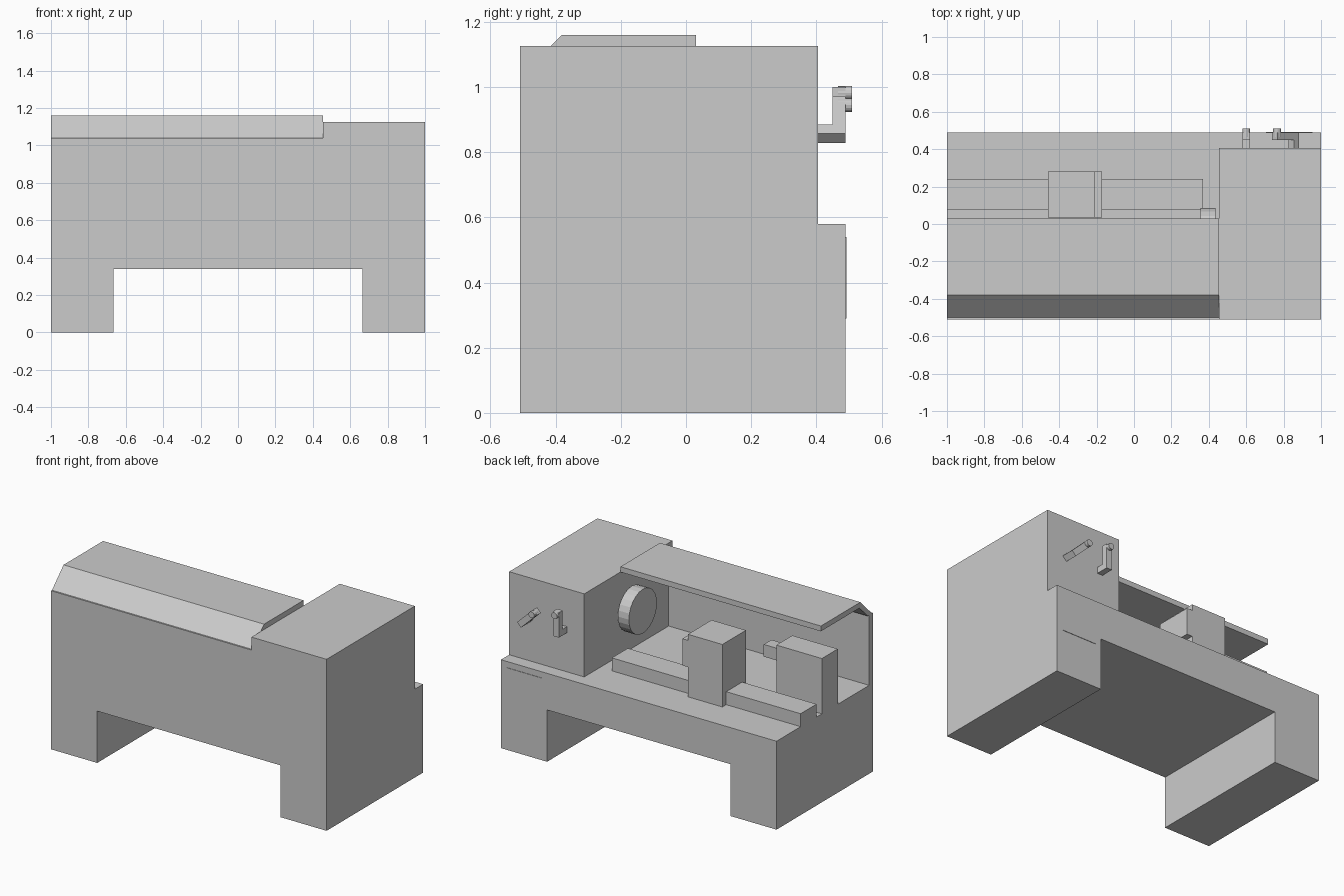
import bpy, bmesh, math
from mathutils import Matrix, Vector

old = bpy.data.objects.get("Cube")
if old:
    bpy.data.objects.remove(old, do_unlink=True)

grey = bpy.data.materials.new("machine_grey")
grey.use_nodes = True
grey.diffuse_color = (0.6, 0.6, 0.6, 1)
grey.node_tree.nodes["Principled BSDF"].inputs["Base Color"].default_value = (0.6, 0.6, 0.6, 1)


def finish(name, bm):
    bmesh.ops.recalc_face_normals(bm, faces=bm.faces)
    mesh = bpy.data.meshes.new(name)
    bm.to_mesh(mesh)
    bm.free()
    mesh.materials.append(grey)
    obj = bpy.data.objects.new(name, mesh)
    bpy.context.collection.objects.link(obj)
    return obj


def box(name, xs, ys, zs, turn=None):
    """Box from its ranges, optionally transformed by a matrix."""
    bm = bmesh.new()
    bmesh.ops.create_cube(bm, size=1)
    for v in bm.verts:
        v.co = Vector([r[0] if c < 0 else r[1] for c, r in zip(v.co, (xs, ys, zs))])
    if turn:
        bm.transform(turn)
    return finish(name, bm)


def extrude(name, points, shift):
    """Closed outline pushed along a vector."""
    bm = bmesh.new()
    face = bm.faces.new([bm.verts.new(p) for p in points])
    new = bmesh.ops.extrude_face_region(bm, geom=[face])["geom"]
    bmesh.ops.translate(bm, verts=[g for g in new if isinstance(g, bmesh.types.BMVert)], vec=shift)
    return finish(name, bm)


def cylinder(name, radius, length, centre, axis, sides):
    bm = bmesh.new()
    bmesh.ops.create_cone(bm, cap_ends=True, segments=sides, radius1=radius, radius2=radius, depth=length)
    rot = Vector((0, 0, 1)).rotation_difference(Vector(axis)).to_matrix().to_4x4()
    bm.transform(Matrix.Translation(centre) @ rot)
    return finish(name, bm)


def cut(obj, cutter):
    mod = obj.modifiers.new("cut", "BOOLEAN")
    mod.operation = "DIFFERENCE"
    mod.solver = "EXACT"
    mod.object = cutter
    bpy.context.view_layer.objects.active = obj
    bpy.ops.object.modifier_apply(modifier=mod.name)
    bpy.data.objects.remove(cutter, do_unlink=True)


FLOOR = 0.58      # bed surface height
HEAD = 0.455      # inner face of the headstock
AXIS_Y, AXIS_Z = -0.06, 0.86

# Main body: legs, bed, splash wall and headstock in one block
outline = [(-1, 0), (-0.665, 0), (-0.665, 0.34), (0.665, 0.34), (0.665, 0), (1, 0),
           (1, 1.125), (HEAD, 1.125), (HEAD, 1.04), (-1, 1.04)]
body = extrude("machine_body", [(x, -0.51, z) for x, z in outline], (0, 1, 0))
cut(body, box("work_space_cutter", (-1.2, HEAD), (-0.47, 0.7), (FLOOR, 1.3)))
cut(body, box("control_recess_cutter", (0.3, 1.2), (0.405, 0.7), (FLOOR, 1.3)))

# Bent sheet canopy over the work space
hood = [(-0.5, 1.04), (-0.38, 1.16), (0.03, 1.16), (0.03, 1.125), (-0.37, 1.125), (-0.455, 1.04)]
extrude("hood", [(-1, y, z) for y, z in hood], (1 + HEAD, 0, 0))

# Slide rail and carriage
box("slide_rail", (-1, 0.37), (0.075, 0.24), (FLOOR, 0.665))
box("carriage", (-0.46, -0.21), (0.035, 0.28), (FLOOR, 0.99))
box("tool_plate", (-0.21, -0.17), (0.035, 0.28), (0.775, 0.95))

# Tailstock and quill
box("tailstock", (-1, -0.67), (-0.145, 0.02), (FLOOR, 0.943))
box("quill", (-0.67, -0.55), (AXIS_Y - 0.04, AXIS_Y + 0.04), (AXIS_Z - 0.04, AXIS_Z + 0.04))

# Chuck and spindle
cylinder("chuck", 0.145, 0.08, (0.395, AXIS_Y, AXIS_Z), (1, 0, 0), 24)
cylinder("spindle", 0.07, 0.03, (0.445, AXIS_Y, AXIS_Z), (1, 0, 0), 24)

# Control levers: hub, arm and knob turned about the hub
for name, x, angle in (("upright_lever", 0.6, 0), ("slanted_lever", 0.855, -46)):
    turn = Matrix.Translation((x, 0, 0.857)) @ Matrix.Rotation(math.radians(angle), 4, "Y")
    box(name + "_hub", (-0.02, 0.02), (0.405, 0.452), (-0.02, 0.02), turn)
    box(name + "_arm", (-0.02, 0.02), (0.45, 0.49), (-0.02, 0.143), turn)
    knob = turn @ Vector((0, 0.488, 0.125))
    cylinder(name + "_knob", 0.021, 0.044, knob, (0, 1, 0), 16)

# Access panel on the leg below the headstock
box("access_panel", (0.705, 0.955), (0.488, 0.493), (0.29, 0.54))
